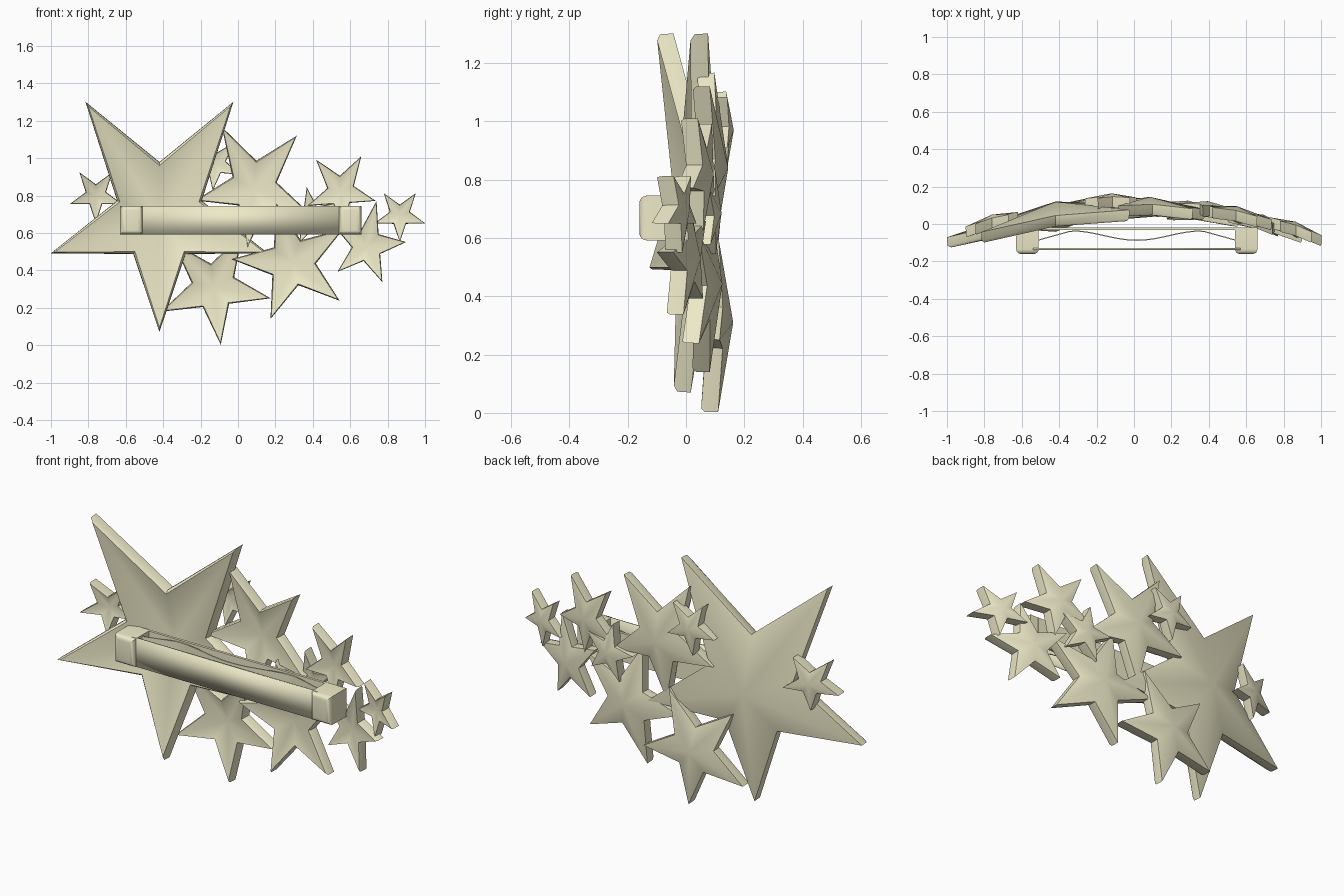
import bpy, bmesh, math

if "Cube" in bpy.data.objects:
    bpy.data.objects.remove(bpy.data.objects["Cube"])

# Pale brass finish shared by every part
brass = bpy.data.materials.new("pale_brass")
brass.diffuse_color = (0.85, 0.82, 0.58, 1)
brass.use_nodes = True
brass.node_tree.nodes["Principled BSDF"].inputs["Base Color"].default_value = brass.diffuse_color


def finish(name, bm, angle=35):
    bmesh.ops.recalc_face_normals(bm, faces=bm.faces)
    me = bpy.data.meshes.new(name)
    bm.to_mesh(me)
    bm.free()
    me.materials.append(brass)
    ob = bpy.data.objects.new(name, me)
    bpy.context.collection.objects.link(ob)
    bpy.ops.object.select_all(action='DESELECT')
    ob.select_set(True)
    bpy.context.view_layer.objects.active = ob
    bpy.ops.object.shade_smooth_by_angle(angle=math.radians(angle))
    return ob


def star(name, x, z, y, radius, rot, slope, up=1.0, thick=0.058):
    """Domed five-pointed star: apex at the back (+y), hollow front, softened front rim."""
    bm = bmesh.new()
    drop = 0.17 * radius

    def ring(offset, inset):
        verts = []
        for i in range(10):
            tip = i % 2 == 0
            r = radius * (1 - inset) if tip else radius * 0.39 * (1 - 1.6 * inset)
            a = math.radians(rot + 36 * i)
            dx, dz = r * math.cos(a), r * math.sin(a)
            if dz > 0:
                dz *= up
                if tip and dz > 0.4 * r:
                    dx *= 1 + (up - 1) * 0.4
            dy = slope * dx - drop * (1 if tip else 0.72)
            verts.append(bm.verts.new((x + dx, y + dy - offset, z + dz)))
        return verts

    back = bm.verts.new((x, y, z))
    front = bm.verts.new((x, y - thick, z))
    rings = [ring(0, 0), ring(thick * 0.8, 0.005), ring(thick, 0.04)]
    for i in range(10):
        j = (i + 1) % 10
        bm.faces.new((back, rings[0][i], rings[0][j]))
        bm.faces.new((front, rings[2][j], rings[2][i]))
        for a, b in zip(rings, rings[1:]):
            bm.faces.new((a[i], b[i], b[j], a[j]))
    return finish(name, bm, 50)


def strip(name, pts, z0, z1, t, angle=35):
    """Thin metal strip following (x, y) points, t thick in y."""
    bm = bmesh.new()
    rows = [[bm.verts.new((x, y + s * t / 2, z)) for s, z in
             ((-1, z0), (1, z0), (1, z1), (-1, z1))] for x, y in pts]
    for a, b in zip(rows, rows[1:]):
        for i in range(4):
            j = (i + 1) % 4
            bm.faces.new((a[i], a[j], b[j], b[i]))
    bm.faces.new(rows[0])
    bm.faces.new(rows[-1][::-1])
    return finish(name, bm, angle)


# Stars: centre x, centre z, apex y, radius, rotation, sideways slope, upward stretch
stars = {
    "large_star": (-0.42, 0.68, 0.12, 0.61, 126, 0.15, 1.26),
    "left_small_star": (-0.76, 0.80, 0.05, 0.147, 126, 0.28, 1.05),
    "top_small_star": (-0.12, 0.97, 0.164, 0.145, 120, 0.02, 1.05),
    "top_medium_star": (0.085, 0.84, 0.145, 0.32, 120, -0.04, 1.18),
    "upper_right_star": (0.55, 0.818, 0.095, 0.192, 130, -0.2, 1.18),
    "far_right_star": (0.865, 0.695, 0.012, 0.145, 126, -0.35, 1.0),
    "lower_right_star": (0.69, 0.53, 0.05, 0.21, 77, -0.28, 1.18),
    "middle_small_star": (0.395, 0.685, 0.122, 0.155, 100, -0.1, 1.05),
    "lower_medium_star": (0.29, 0.443, 0.125, 0.325, 105, -0.1, 1.0),
    "bottom_medium_star": (-0.13, 0.31, 0.162, 0.31, 133, 0.02, 1.05),
}
for name, p in stars.items():
    star(name, *p)

# Clip: back plate, bowed spring and front bar
CX, Z0, Z1 = 0.015, 0.592, 0.745
strip("back_plate", [(-0.58, -0.025), (0.61, -0.025)], Z0, Z1, 0.014)
wave = []
for i in range(33):
    u = -1 + i / 16
    wave.append((CX + 0.53 * u, -0.062 - 0.025 * math.cos(2 * math.pi * u * 0.95 / 1.25)
                 if abs(u) < 0.66 else -0.037 - 0.05 * (abs(u) - 0.66) / 0.34))
strip("spring_strip", wave, Z0 + 0.008, Z1 - 0.008, 0.006)
strip("front_bar", [(-0.54, -0.133), (0.57, -0.133)], Z0, Z1, 0.01, 100)

# Rounded hinge and clasp blocks at the two ends
for name, x in (("hinge_block", CX - 0.585), ("clasp_block", CX + 0.585)):
    bm = bmesh.new()
    bmesh.ops.create_cube(bm, size=1)
    for v in bm.verts:
        v.co = (x + v.co.x * 0.12, -0.09 + v.co.y * 0.14, (Z0 + Z1) / 2 + v.co.z * (Z1 - Z0))
    edges = [e for e in bm.edges if all(v.co.y < -0.1 for v in e.verts)]
    bmesh.ops.bevel(bm, geom=edges, offset=0.025, segments=4, profile=0.5, affect='EDGES')
    finish(name, bm)
